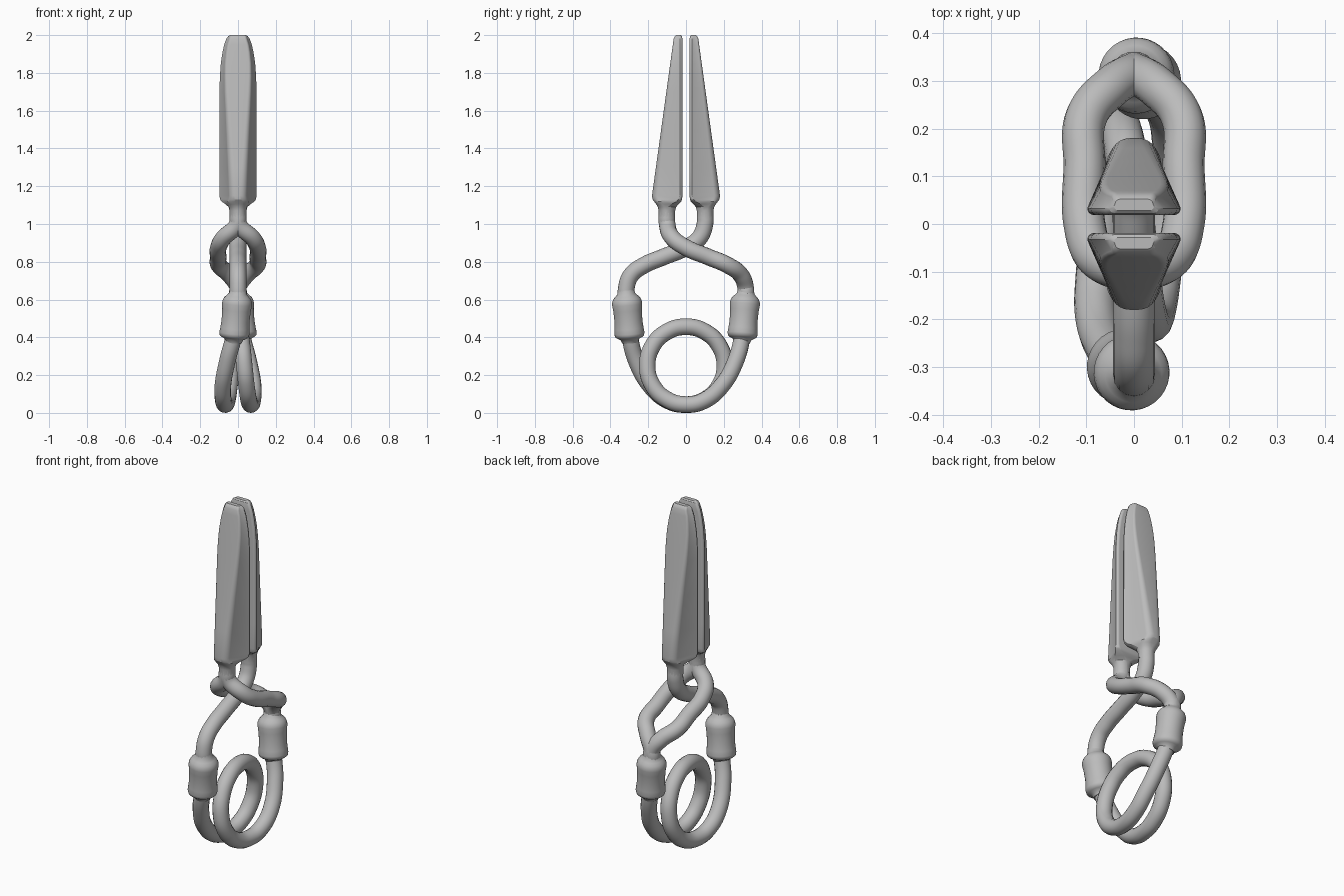
import bpy, bmesh, math
from mathutils import Vector

cube = bpy.data.objects.get("Cube")
if cube:
    bpy.data.objects.remove(cube)

metal = bpy.data.materials.new("grey metal")
metal.use_nodes = True
GREY = (0.5, 0.5, 0.5, 1)
metal.diffuse_color = GREY
metal.node_tree.nodes["Principled BSDF"].inputs["Base Color"].default_value = GREY
WIRE = 0.044


def add_mesh(name, mesh, angle=30):
    mesh.materials.clear()
    mesh.materials.append(metal)
    obj = bpy.data.objects.new(name, mesh)
    bpy.context.collection.objects.link(obj)
    bpy.ops.object.select_all(action='DESELECT')
    obj.select_set(True)
    bpy.context.view_layer.objects.active = obj
    bpy.ops.object.shade_smooth_by_angle(angle=math.radians(angle))
    return obj


def loft(name, rings, angle=30):
    """Skin a stack of equal-length rings and cap both ends."""
    bm = bmesh.new()
    rows = [[bm.verts.new(p) for p in ring] for ring in rings]
    n = len(rows[0])
    for a, b in zip(rows, rows[1:]):
        for i in range(n):
            j = (i + 1) % n
            bm.faces.new((a[i], a[j], b[j], b[i]))
    bm.faces.new(rows[0][::-1])
    bm.faces.new(rows[-1])
    bmesh.ops.recalc_face_normals(bm, faces=bm.faces)
    mesh = bpy.data.meshes.new(name)
    bm.to_mesh(mesh)
    bm.free()
    return add_mesh(name, mesh, angle)


def wire(name, points):
    """Round wire through the given points."""
    curve = bpy.data.curves.new(name, 'CURVE')
    curve.dimensions = '3D'
    curve.bevel_depth = WIRE
    curve.bevel_resolution = 6
    curve.use_fill_caps = True
    curve.resolution_u = 10
    spline = curve.splines.new('BEZIER')
    spline.bezier_points.add(len(points) - 1)
    for bp, p in zip(spline.bezier_points, points):
        bp.co = p
        bp.handle_left_type = bp.handle_right_type = 'AUTO'
    temp = bpy.data.objects.new(name + "_path", curve)
    bpy.context.collection.objects.link(temp)
    bpy.context.view_layer.update()
    deps = bpy.context.evaluated_depsgraph_get()
    mesh = bpy.data.meshes.new_from_object(temp.evaluated_get(deps))
    bpy.data.objects.remove(temp)
    return add_mesh(name, mesh, 60)


def jaw_ring(side, z, w, y0, y1, r_in, r_out, taper):
    """Rounded trapezoid, narrower on the outer face."""
    w_out = w - taper * (y1 - y0)
    corners = [(w_out - r_out, y1 - r_out, r_out, 0), (r_out - w_out, y1 - r_out, r_out, 90),
               (r_in - w, y0 + r_in, r_in, 180), (w - r_in, y0 + r_in, r_in, 270)]
    pts = []
    for cx, cy, r, start in corners:
        for k in range(7):
            a = math.radians(start + 15 * k)
            pts.append((cx + r * math.cos(a), side * (cy + r * math.sin(a)), z))
    return pts


def jaw(name, side):
    rings = [jaw_ring(side, z, WIRE, 0.057, 0.145, 0.0435, 0.0435, 0) for z in (1.03, 1.07)]
    # flare from the wire into the blade
    for z, w, y0, y1, r, t in ((1.09, 0.05, 0.052, 0.149, 0.044, 0.02), (1.105, 0.066, 0.04, 0.158, 0.038, 0.1),
                               (1.118, 0.086, 0.026, 0.168, 0.025, 0.2), (1.13, 0.095, 0.021, 0.177, 0.02, 0.27)):
        rings.append(jaw_ring(side, z, w, y0, y1, r, 0.042, t))
    # tapering blade with a rounded tip
    for z, w in ((1.15, 0.098), (1.3, 0.098), (1.5, 0.098), (1.7, 0.098), (1.78, 0.096), (1.85, 0.091),
                 (1.91, 0.082), (1.95, 0.073), (1.98, 0.062)):
        y1 = 0.18 - 0.138 * (z - 1.15)
        rings.append(jaw_ring(side, z, w, 0.019, y1, 0.014, 0.25 * (y1 - 0.019), 0.3))
    rings.append(jaw_ring(side, 1.994, 0.052, 0.022, 0.059, 0.012, 0.012, 0.2))
    rings.append(jaw_ring(side, 2.0, 0.042, 0.028, 0.052, 0.01, 0.01, 0.1))
    return loft(name, rings, 25)


def sleeve(name, side):
    """Turned collar around the wire, slightly tilted."""
    top, bottom = Vector((0, side * 0.316, 0.63)), Vector((side * 0.022, side * 0.297, 0.39))
    rot = (bottom - top).to_track_quat('Z', 'Y')
    rings = []
    for t, r in ((-0.09, 0.042), (0.0, 0.048), (0.05, 0.06), (0.1, 0.071), (0.16, 0.078), (0.23, 0.08), (0.36, 0.076),
                 (0.6, 0.074), (0.76, 0.077), (0.87, 0.08), (0.93, 0.077), (0.97, 0.065), (1.0, 0.05), (1.08, 0.042)):
        centre = top.lerp(bottom, t)
        rings.append([centre + rot @ Vector((r * math.cos(a), r * math.sin(a), 0))
                      for a in (math.tau * k / 32 for k in range(32))])
    return loft(name, rings, 60)


jaw("front_jaw", -1)
jaw("back_jaw", 1)
sleeve("front_sleeve", -1)
sleeve("back_sleeve", 1)

# Arm side profile (y, z), shared by the rod and the split loop
arm = [(-0.101, 1.06), (-0.1, 1.0), (-0.07, 0.925), (0, 0.875), (0.12, 0.825), (0.225, 0.78), (0.29, 0.73),
       (0.316, 0.66), (0.314, 0.58)]
wire("straight_arm", [(0, -y, z) for y, z in arm])
spread = [0, 0.004, 0.078, 0.104, 0.104, 0.1, 0.045, 0, 0]
for name, s in (("left_loop_arm", 1), ("right_loop_arm", -1)):
    wire(name, [(s * x, y, z) for x, (y, z) in zip(spread, arm)])

# Spring coil: the half from the front sleeve to the ring top, repeated by a half turn
half = [(0, -0.314, 0.6), (-0.022, -0.298, 0.41), (-0.055, -0.265, 0.28), (-0.08, -0.19, 0.145),
        (-0.078, -0.1, 0.067)]
for deg in range(-90, 90, 30):
    a = math.radians(deg)
    half.append((-0.067 * (0.5 - deg / 180), 0.205 * math.cos(a), 0.25 + 0.206 * math.sin(a)))
coil = half + [(0, 0, 0.456)] + [(-x, -y, z) for x, y, z in reversed(half)]
wire("spring_coil", coil)
